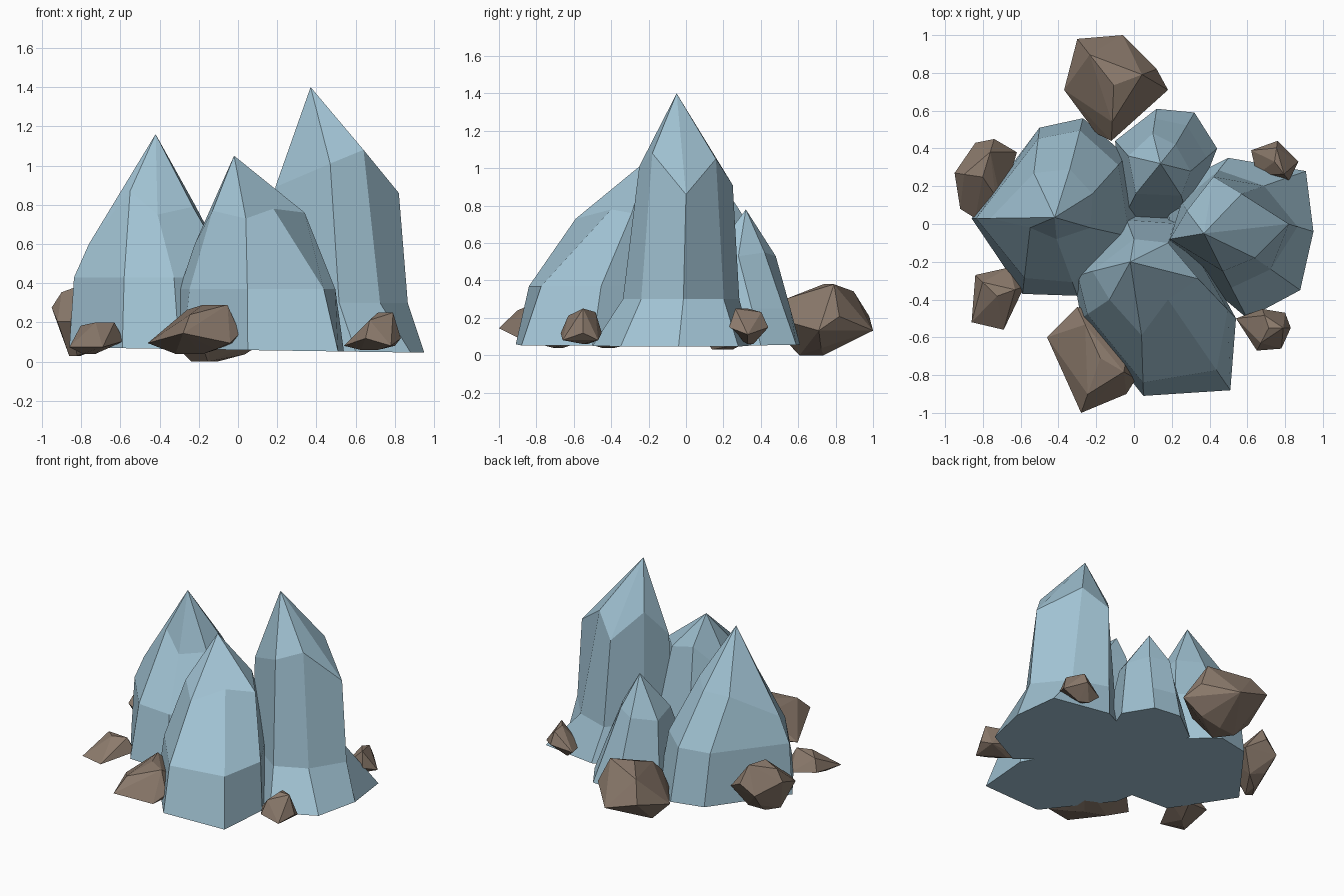
import bpy
import bmesh
from mathutils import Vector

default_cube = bpy.data.objects.get("Cube")
if default_cube:
    bpy.data.objects.remove(default_cube, do_unlink=True)


def make_material(name, colour):
    material = bpy.data.materials.new(name)
    material.use_nodes = True
    rgba = (*colour, 1)
    material.diffuse_color = rgba
    material.node_tree.nodes["Principled BSDF"].inputs["Base Color"].default_value = rgba
    return material


ice_blue = make_material("ice blue", (.36, .55, .66))
stone_brown = make_material("stone brown", (.26, .195, .15))


def add_object(name, bm, material):
    """Turn a finished bmesh into a flat shaded object."""
    bmesh.ops.recalc_face_normals(bm, faces=bm.faces)
    mesh = bpy.data.meshes.new(name)
    bm.to_mesh(mesh)
    bm.free()
    mesh.materials.append(material)
    obj = bpy.data.objects.new(name, mesh)
    bpy.context.collection.objects.link(obj)
    return obj


def crystal(name, tip, waist_height, waist_blend, base, shoulder):
    """Loft a base outline through a waist to a jagged shoulder and one tip."""
    bm = bmesh.new()
    foot = [Vector((x, y, .06 - .015 * x)) for x, y in base]
    top = [Vector(point) for point in shoulder]
    waist = []
    for low, high in zip(foot, top):
        point = low.lerp(high, waist_blend)
        point.z = waist_height
        waist.append(point)
    rings = [[bm.verts.new(p) for p in ring] for ring in (foot, waist, top)]
    peak = bm.verts.new(tip)
    count = len(base)
    bm.faces.new(rings[0])
    for i in range(count):
        j = (i + 1) % count
        for lower, upper in zip(rings, rings[1:]):
            bm.faces.new((lower[i], lower[j], upper[j], upper[i]))
        bm.faces.new((rings[-1][i], rings[-1][j], peak))
    return add_object(name, bm, ice_blue)


def rock(name, bottom, middle, top, outline):
    """Wrap a faceted hull around a widest outline, a crown and an underside."""
    bm = bmesh.new()
    centre = sum((Vector(p) for p in outline), Vector((0, 0))) / len(outline)
    wobble = (top - bottom) * .1
    for i, point in enumerate(outline):
        side = 1 if i % 2 else -1
        point = Vector(point)
        bm.verts.new((*point, middle + side * wobble))
        if side > 0:
            bm.verts.new((*centre.lerp(point, .66), top - wobble * (i % 3)))
        else:
            bm.verts.new((*centre.lerp(point, .5), bottom + wobble * (i % 3)))
    bm.verts.new((*centre, top))
    bm.verts.new((*centre, bottom))
    hull = bmesh.ops.convex_hull(bm, input=bm.verts)
    spare = [v for v in set(hull["geom_interior"] + hull["geom_unused"])
             if isinstance(v, bmesh.types.BMVert)]
    bmesh.ops.delete(bm, geom=spare, context="VERTS")
    return add_object(name, bm, stone_brown)


# Four ice crystals whose feet meet in the middle
crystal("tall_left_crystal", (.37, -.05, 1.4), .3, .65,
        [(.6, -.5), (.88, -.35), (.95, -.04), (.91, .28),
         (.5, .35), (.2, .2), (.15, -.12)],
        [(.47, -.25, 1.01), (.64, -.18, 1.08), (.82, 0, .86), (.57, .16, 1.05),
         (.42, .25, .91), (.28, .07, 1.08), (.19, -.08, .89)])

crystal("right_crystal", (-.42, .035, 1.16), .43, .24,
        [(-.59, -.37), (-.3, -.38), (.04, -.08), (-.04, .36),
         (-.27, .56), (-.5, .51), (-.86, .03)],
        [(-.55, -.02, .87), (-.41, -.08, .75), (-.23, -.02, .79), (-.22, .16, .8),
         (-.34, .29, .77), (-.53, .27, .77), (-.76, .03, .6)])

crystal("front_crystal", (-.02, -.2, 1.05), .37, .22,
        [(.05, -.91), (.51, -.88), (.54, -.5), (.25, .03),
         (-.05, .05), (-.32, -.28), (-.28, -.5)],
        [(.04, -.59, .73), (.18, -.4, .78), (.34, -.29, .76), (.18, -.1, .8),
         (0, -.08, .85), (-.22, -.25, .6), (-.13, -.4, .77)])

crystal("small_back_crystal", (.14, .32, .78), .25, .4,
        [(-.06, .02), (.29, .02), (.44, .4), (.32, .59), (.12, .61), (-.1, .44)],
        [(.01, .16, .52), (.25, .15, .55), (.3, .28, .53), (.22, .42, .55),
         (.1, .48, .53), (-.03, .36, .5)])

# Loose rocks around the foot
rock("back_rock", 0, .17, .38,
     [(-.37, .71), (-.3, .98), (-.06, 1), (.12, .82),
      (.18, .71), (-.12, .44), (-.2, .48)])
rock("right_rock", .03, .24, .39,
     [(-.92, .08), (-.95, .27), (-.84, .43), (-.74, .45),
      (-.62, .38), (-.7, .1), (-.84, .03)])
rock("front_right_rock", .04, .09, .2,
     [(-.86, -.52), (-.84, -.27), (-.66, -.23), (-.58, -.33), (-.69, -.56)])
rock("front_rock", .04, .12, .29,
     [(-.46, -.6), (-.3, -.44), (0, -.5), (.01, -.82), (-.04, -.9), (-.28, -1)])
rock("front_left_rock", .06, .1, .25,
     [(.54, -.5), (.68, -.45), (.8, -.47), (.83, -.55), (.78, -.66), (.65, -.67)])
rock("back_left_rock", .06, .13, .25,
     [(.62, .39), (.76, .44), (.87, .33), (.82, .23), (.65, .26)])
